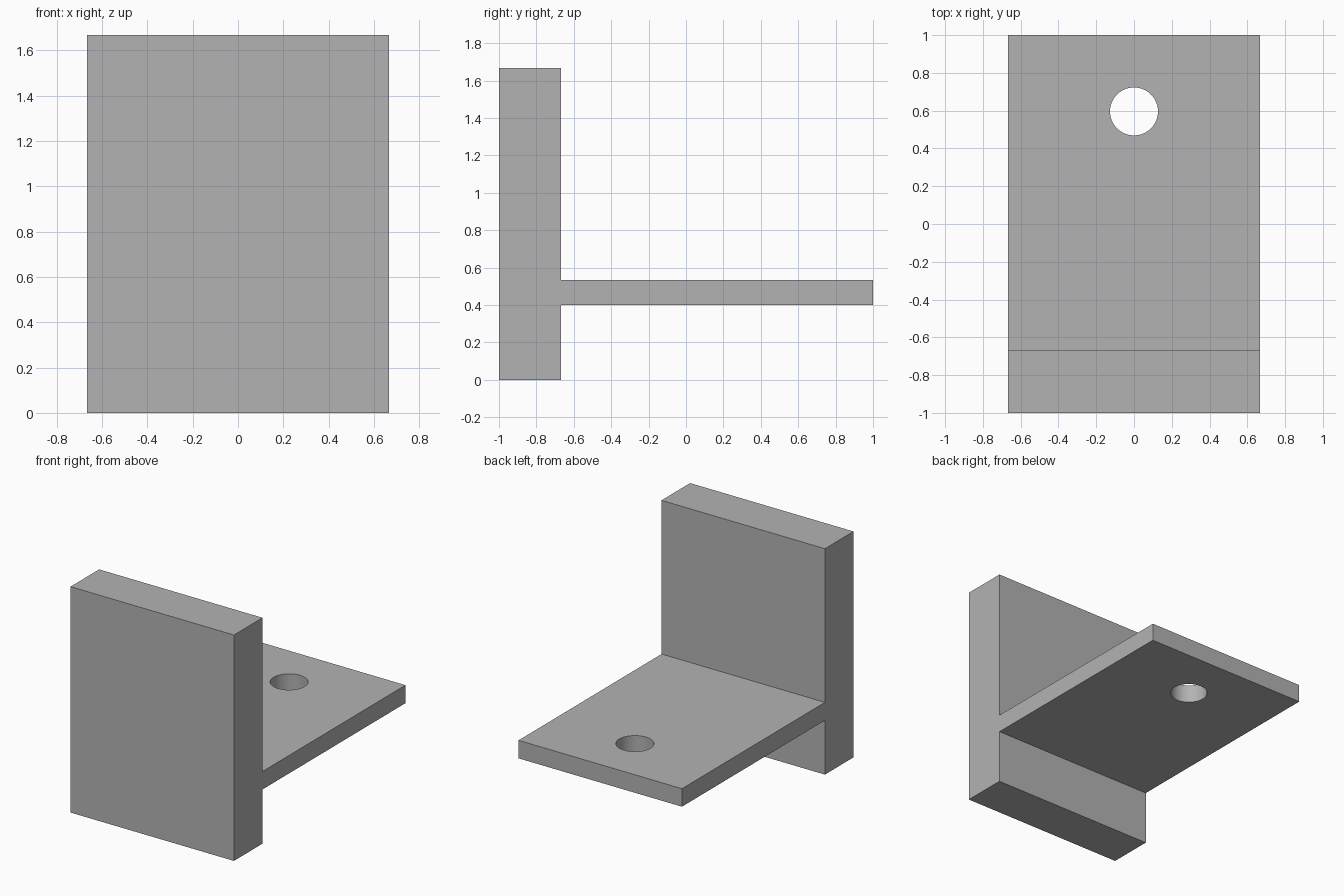
import bpy
import bmesh
import math

cube = bpy.data.objects.get("Cube")
if cube:
    bpy.data.objects.remove(cube, do_unlink=True)

HALF_WIDTH = 0.667

# Plain grey finish
grey = bpy.data.materials.new("plain_grey")
grey.use_nodes = True
colour = (0.45, 0.45, 0.45, 1)
grey.diffuse_color = colour
grey.node_tree.nodes["Principled BSDF"].inputs["Base Color"].default_value = colour

# Side profile (y, z): upright slab with a thin shelf running to the back
profile = [(-1, 0), (-0.667, 0), (-0.667, 0.4), (1, 0.4),
           (1, 0.533), (-0.667, 0.533), (-0.667, 1.667), (-1, 1.667)]
bm = bmesh.new()
side = bm.faces.new([bm.verts.new((-HALF_WIDTH, y, z)) for y, z in profile])
swept = bmesh.ops.extrude_face_region(bm, geom=[side])["geom"]
bmesh.ops.translate(bm, vec=(2 * HALF_WIDTH, 0, 0),
                    verts=[v for v in swept if isinstance(v, bmesh.types.BMVert)])
bmesh.ops.recalc_face_normals(bm, faces=bm.faces)
mesh = bpy.data.meshes.new("bracket")
bm.to_mesh(mesh)
bm.free()
mesh.materials.append(grey)
bracket = bpy.data.objects.new("bracket", mesh)
bpy.context.collection.objects.link(bracket)

# Round hole through the shelf
bpy.ops.mesh.primitive_cylinder_add(vertices=64, radius=0.127, depth=0.4,
                                    location=(0, 0.596, 0.467))
cutter = bpy.context.object
cutter.name = "hole_cutter"
cutter.data.materials.append(grey)

cut = bracket.modifiers.new("shelf_hole", 'BOOLEAN')
cut.operation = 'DIFFERENCE'
cut.solver = 'EXACT'
cut.object = cutter
bpy.ops.object.select_all(action='DESELECT')
bracket.select_set(True)
bpy.context.view_layer.objects.active = bracket
bpy.ops.object.modifier_apply(modifier=cut.name)
bpy.data.objects.remove(cutter, do_unlink=True)

# Smooth hole wall, crisp edges elsewhere
bpy.ops.object.shade_smooth_by_angle(angle=math.radians(30))
